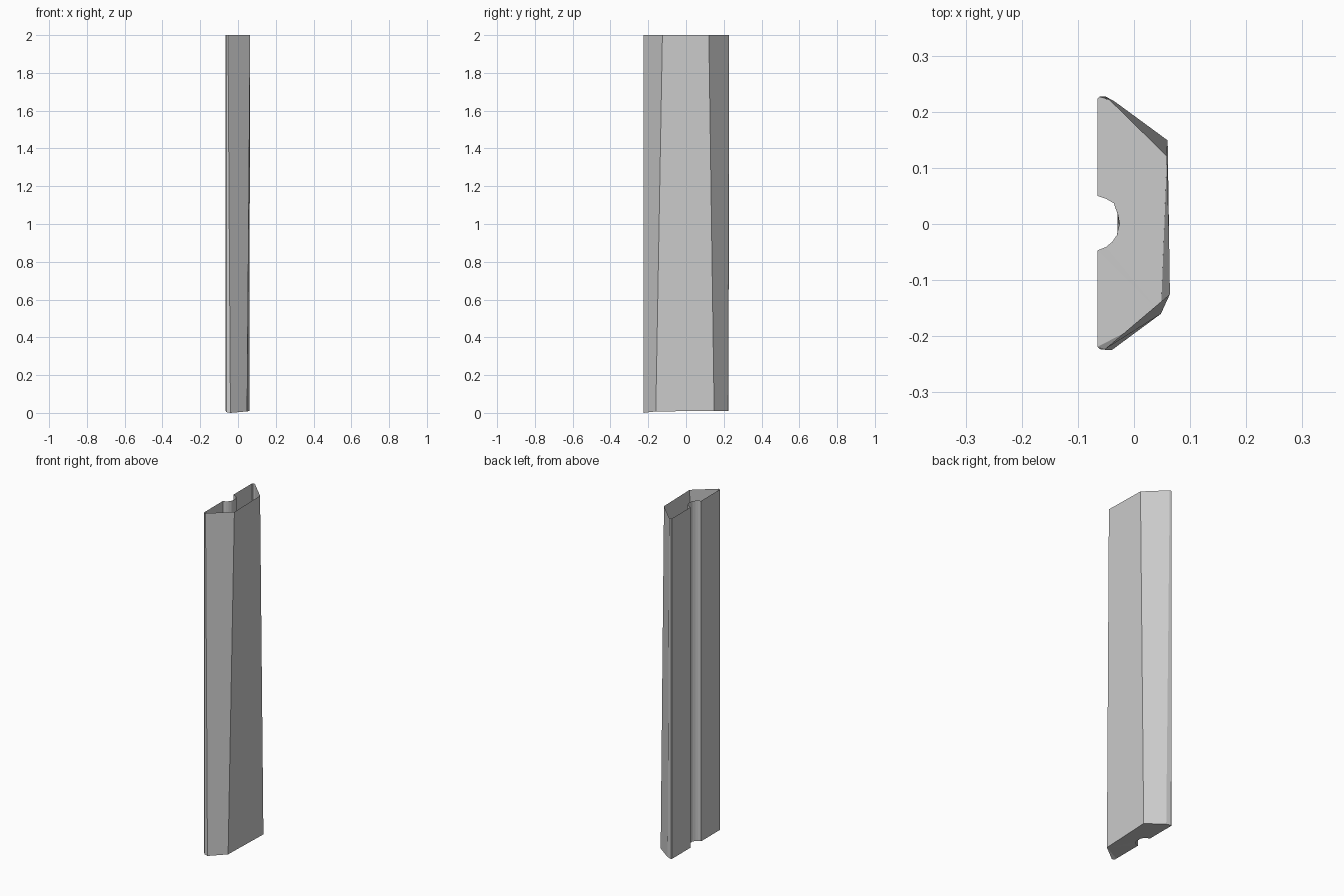
import bpy, bmesh

if "Cube" in bpy.data.objects:
    bpy.data.objects.remove(bpy.data.objects["Cube"])

# Notch running up the flat back of the post (shared by both ends)
notch = [(-0.065, -0.047), (-0.05, -0.041), (-0.039, -0.032), (-0.03, -0.019),
         (-0.025, 0.0), (-0.028, 0.017), (-0.036, 0.037), (-0.05, 0.045), (-0.065, 0.05)]

# Outer outline, from the back corner round the chamfered front and down again
bottom_outer = [(-0.065, 0.222), (-0.061, 0.226), (-0.034, 0.218), (0.06, 0.149),
                (0.048, -0.16), (-0.04, -0.225), (-0.061, -0.223), (-0.065, -0.219)]
top_outer = [(-0.065, 0.223), (-0.061, 0.227), (-0.05, 0.227), (0.058, 0.121),
             (0.064, -0.125), (-0.053, -0.224), (-0.061, -0.223), (-0.065, -0.219)]

# Lower end is slightly uneven: it dips at the front corner
dip = {5: 0.0, 6: 0.004, 4: 0.008}


def loop(bm, outer, height, notch_limit):
    pts = [(x, y, height(i)) for i, (x, y) in enumerate(outer)]
    pts += [(min(x, notch_limit), y, height(-1)) for x, y in notch]
    return [bm.verts.new(p) for p in pts]


# Tapered shell: closed underneath, open at the top
bm = bmesh.new()
low = loop(bm, bottom_outer, lambda i: dip.get(i, 0.01), -0.029)
high = loop(bm, top_outer, lambda i: 2.0, 0.0)
n = len(low)
for i in range(n):
    j = (i + 1) % n
    bm.faces.new((low[i], low[j], high[j], high[i]))
base = bm.faces.new(low)
bmesh.ops.triangulate(bm, faces=[base])
bmesh.ops.recalc_face_normals(bm, faces=bm.faces)

mesh = bpy.data.meshes.new("post_shell")
bm.to_mesh(mesh)
bm.free()
post = bpy.data.objects.new("post_shell", mesh)
bpy.context.collection.objects.link(post)
